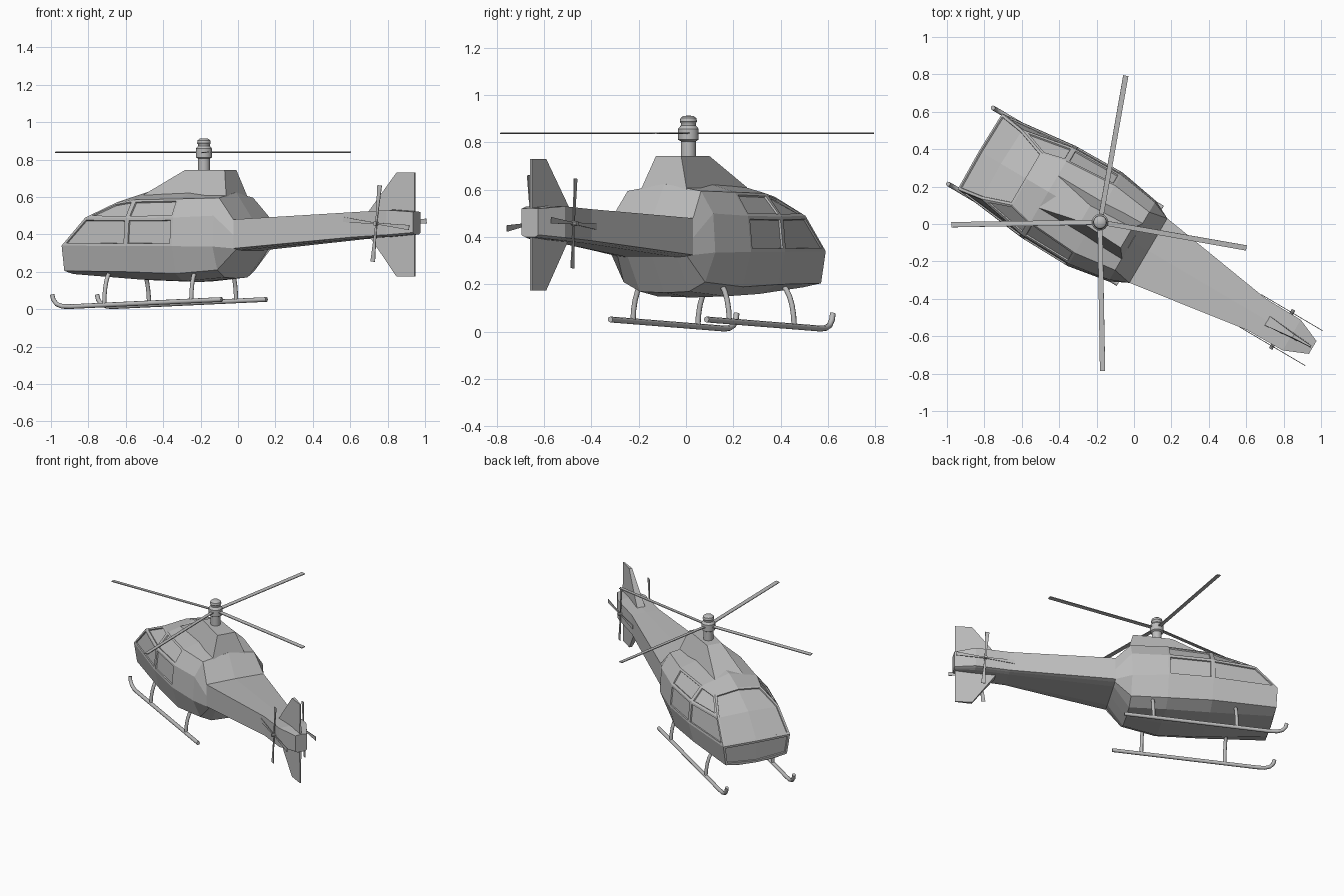
import bpy, bmesh, math
from mathutils import Matrix, Vector

cube = bpy.data.objects.get("Cube")
if cube:
    bpy.data.objects.remove(cube, do_unlink=True)

# One plain grey for everything
grey = bpy.data.materials.new("plain_grey")
grey.use_nodes = True
grey.diffuse_color = (0.5, 0.5, 0.5, 1)
grey.node_tree.nodes["Principled BSDF"].inputs["Base Color"].default_value = (0.5, 0.5, 0.5, 1)

# Local frame: +x nose, +y left, origin under the rotor mast
HEADING = math.radians(149.5)
PLACE = Matrix.Translation((-0.182, 0.01, 0)) @ Matrix.Rotation(HEADING, 4, 'Z')


def link(name, data):
    ob = bpy.data.objects.new(name, data)
    bpy.context.collection.objects.link(ob)
    ob.matrix_world = PLACE
    data.materials.append(grey)
    return ob


def finish(name, bm, smooth=False):
    me = bpy.data.meshes.new(name)
    bm.to_mesh(me)
    bm.free()
    ob = link(name, me)
    if smooth:
        bpy.ops.object.select_all(action='DESELECT')
        ob.select_set(True)
        bpy.context.view_layer.objects.active = ob
        bpy.ops.object.shade_smooth_by_angle(angle=math.radians(40))
    return ob


def hull(name, bottom, top):
    """Closed solid between two loops of the same length."""
    bm = bmesh.new()
    a = [bm.verts.new(p) for p in bottom]
    b = [bm.verts.new(p) for p in top]
    n = len(a)
    bm.faces.new(a[::-1])
    bm.faces.new(b)
    for i in range(n):
        j = (i + 1) % n
        bm.faces.new((a[i], a[j], b[j], b[i]))
    bmesh.ops.recalc_face_normals(bm, faces=bm.faces)
    return finish(name, bm)


def pipe(name, points, radius):
    cu = bpy.data.curves.new(name, 'CURVE')
    cu.dimensions = '3D'
    cu.bevel_depth = radius
    cu.bevel_resolution = 2
    cu.use_fill_caps = True
    sp = cu.splines.new('POLY')
    sp.points.add(len(points) - 1)
    for pt, co in zip(sp.points, points):
        pt.co = (*co, 1)
        pt.radius = 1
    sp.use_smooth = True
    return link(name, cu)


# Fuselage half: rings run keel, belly, chine, waist, shoulder, roof edge, ridge
def ring(f, *pairs):
    return [(f, s, z) for s, z in pairs]


def boom(f, w, low, high):
    return ring(f, (0, low), (w * .6, low), (w * .85, low + .005), (w, low + .01),
                (w, (low + high) / 2), (w, high), (0, high + .003))


rings = [
    [(.74, 0, .185), (.735, .13, .188), (.74, .215, .205), (.745, .235, .34),
     (.61, .215, .49), (.45, .16, .57), (.45, 0, .59)],
    ring(.32, (0, .155), (.16, .16), (.25, .20), (.285, .338), (.27, .487), (.19, .585), (0, .635)),
    ring(.03, (0, .145), (.17, .15), (.25, .19), (.29, .337), (.275, .49), (.21, .59), (0, .65)),
    ring(-.2, (0, .165), (.12, .17), (.2, .21), (.25, .335), (.24, .5), (.18, .595), (0, .625)),
    boom(-.3, .2, .315, .48),
    boom(-.97, .098, .375, .518),
    boom(-1.19, .095, .388, .53),
    boom(-1.32, .04, .4, .52),
]
WAIST, SHOULDER, ROOF, RIDGE = 3, 4, 5, 6

bm = bmesh.new()
grid = [[bm.verts.new(p) for p in r] for r in rings]
skin = {}
for i in range(len(grid) - 1):
    for j in range(RIDGE):
        skin[i, j] = bm.faces.new((grid[i][j], grid[i + 1][j], grid[i + 1][j + 1], grid[i][j + 1]))
bm.faces.new(grid[-1])
# Nose panel and windscreen close the front
nose = grid[0]
sill = bm.verts.new((.75, 0, .34))
brow = bm.verts.new((.62, 0, .497))
bm.faces.new(nose[:3])
chin = bm.faces.new((nose[0], nose[2], nose[WAIST], sill))
screen = [bm.faces.new((sill, nose[WAIST], nose[SHOULDER], brow)),
          bm.faces.new((brow, nose[SHOULDER], nose[ROOF], nose[RIDGE]))]
bmesh.ops.recalc_face_normals(bm, faces=bm.faces)
if skin[1, WAIST].normal.y < 0:
    bmesh.ops.reverse_faces(bm, faces=bm.faces)
# Recessed windows
panes = [[chin], screen] + [[skin[i, j]] for i in (0, 1) for j in (WAIST, SHOULDER)]
for pane in panes:
    bmesh.ops.inset_region(bm, faces=pane, thickness=.014, use_even_offset=True)
    bmesh.ops.inset_region(bm, faces=pane, thickness=.002, depth=-.008, use_even_offset=True)
body = finish("fuselage", bm)
mirror = body.modifiers.new("Mirror", 'MIRROR')
mirror.use_axis = (False, True, False)
mirror.merge_threshold = .0005


# Rotor pylon
def slab(front, back, wf, wb, zf, zb):
    return [(front, wf, zf), (back, wb, zb), (back, -wb, zb), (front, -wf, zf)]


hull("rotor_pylon", slab(.32, -.21, .1, .12, .61, .58), slab(.09, -.165, .05, .062, .743, .743))

# Tail fins, above and below the boom
for name, root, tip in (("upper_fin", .5, .73), ("lower_fin", .42, .175)):
    hull(name,
         [(-1.02, .03, root), (-1.31, .006, root), (-1.31, -.006, root), (-1.02, -.03, root)],
         [(-1.2, .01, tip), (-1.31, .004, tip), (-1.31, -.004, tip), (-1.2, -.01, tip)])

# Mast and hub, turned profile
bm = bmesh.new()
profile = [(0, .72), (.032, .72), (.032, .805), (.044, .812), (.044, .858),
           (.032, .872), (.032, .882), (.037, .888), (.034, .903), (.022, .912), (0, .914)]
vs = [bm.verts.new((r, 0, z)) for r, z in profile]
es = [bm.edges.new(pair) for pair in zip(vs, vs[1:])]
bmesh.ops.spin(bm, geom=vs + es, cent=(0, 0, 0), axis=(0, 0, 1), angle=math.tau, steps=16)
bmesh.ops.remove_doubles(bm, verts=bm.verts, dist=.0005)
bmesh.ops.recalc_face_normals(bm, faces=bm.faces)
finish("rotor_hub", bm, smooth=True)


def blade(bm, inner, outer, w_in, w_out, thick, matrix):
    """Thin blade along local x, placed by a matrix."""
    made = bmesh.ops.create_cube(bm, size=1)["verts"]
    for v in made:
        out = v.co.x > 0
        v.co = Vector((outer if out else inner, v.co.y * (w_out if out else w_in), v.co.z * thick))
    bmesh.ops.transform(bm, matrix=matrix, verts=made)


# Main rotor blades
bm = bmesh.new()
for deg in (80, 181, 271, 350):
    turn = Matrix.Rotation(math.radians(deg) - HEADING, 4, 'Z')
    pitch = Matrix.Rotation(math.radians(6), 4, 'X')
    blade(bm, .03, .795, .026, .028, .005, Matrix.Translation((0, 0, .839)) @ turn @ pitch)
finish("main_rotor_blades", bm)

# Tail rotors on both sides of the boom
for side, label, tilt, r in ((1, "left", 6, .205), (-1, "right", -4, .19)):
    bm = bmesh.new()
    centre = Matrix.Translation((-1.13, side * .104, .458))
    stand = Matrix.Rotation(math.pi / 2, 4, 'X')
    for k in range(4):
        turn = Matrix.Rotation(math.radians(tilt + 90 * k), 4, 'Z')
        blade(bm, 0, r, .008, .027, .004, centre @ stand @ turn)
    bmesh.ops.create_cone(bm, cap_ends=True, segments=10, radius1=.011, radius2=.011,
                          depth=.035, matrix=centre @ stand)
    finish(label + "_tail_rotor", bm)

# Landing skids and their curved legs
for side, label in ((1, "left"), (-1, "right")):
    y = side * .236
    pipe(label + "_skid", [(.803, y, .078), (.795, y, .05), (.775, y, .027), (.74, y, .015),
                           (.69, y, .014), (-.25, y, .052)], .0125)
    for f, z, where in ((.48, .022, "front"), (-.06, .044, "rear")):
        arc = [(f, side * (.16 + .076 * math.sin(a)), z + .18 * math.cos(a))
               for a in (math.pi / 2 * k / 6 for k in range(7))]
        pipe(label + "_" + where + "_leg", arc, .0115)
